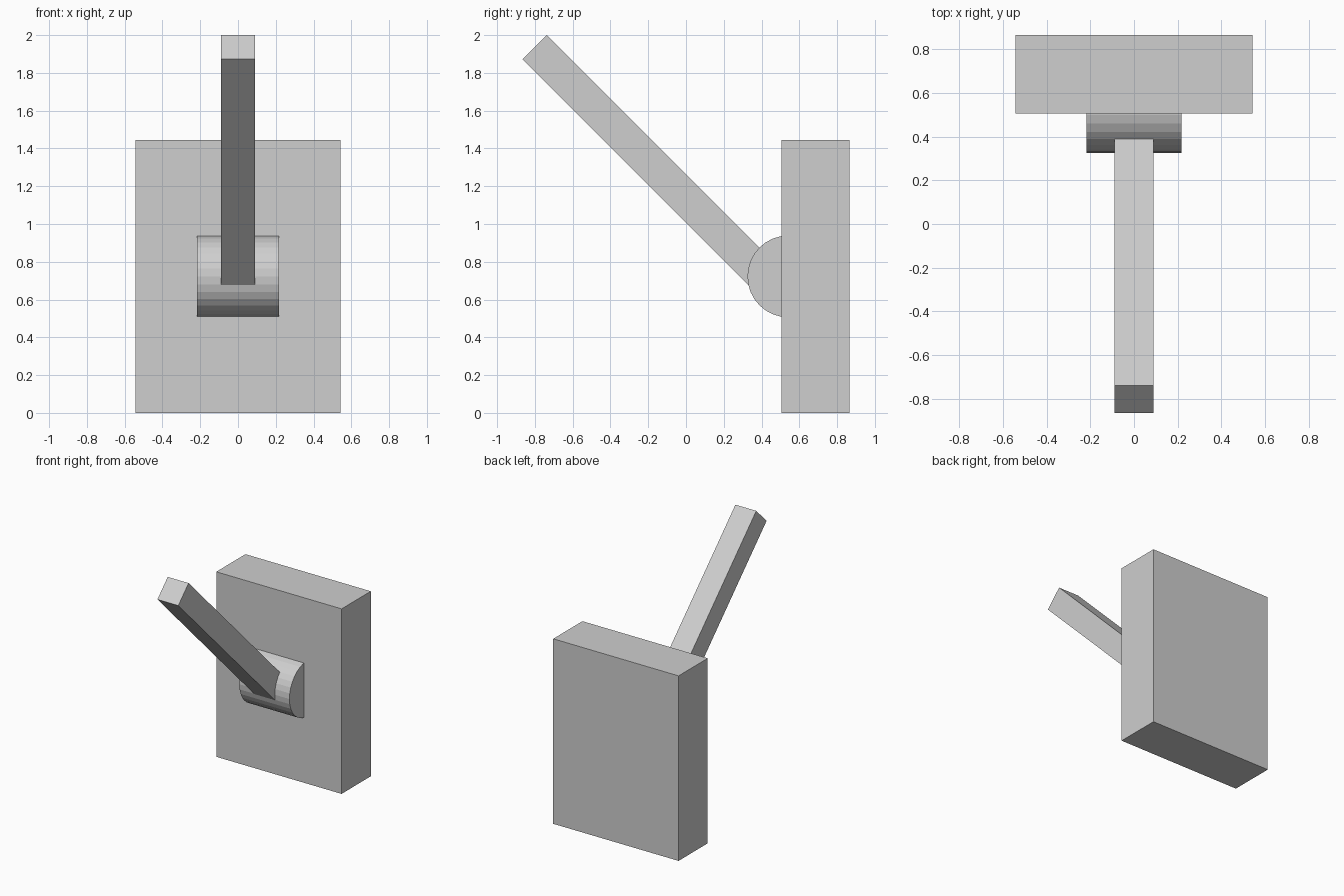
import bpy
import math

cube = bpy.data.objects.get("Cube")
if cube:
    bpy.data.objects.remove(cube, do_unlink=True)

# Single plain grey
GREY = (0.62, 0.62, 0.62, 1.0)
grey = bpy.data.materials.new("light grey")
grey.use_nodes = True
grey.diffuse_color = GREY
grey.node_tree.nodes["Principled BSDF"].inputs["Base Color"].default_value = GREY


def finish(name):
    """Name the active object, bake its scale and colour it."""
    obj = bpy.context.object
    obj.name = name
    bpy.ops.object.transform_apply(location=False, rotation=False, scale=True)
    obj.data.materials.append(grey)
    return obj


def box(name, location, size, tilt=0.0):
    bpy.ops.mesh.primitive_cube_add(size=1, location=location, rotation=(tilt, 0, 0))
    bpy.context.object.scale = size
    return finish(name)


# Upright wall plate
box("wall_plate", (0, 0.685, 0.7225), (1.083, 0.36, 1.445))

# Pivot drum lying along x, half sunk into the plate
bpy.ops.mesh.primitive_cylinder_add(vertices=32, radius=0.2165, depth=0.433,
                                    location=(0, 0.542, 0.7225),
                                    rotation=(0, math.pi / 2, 0))
finish("pivot_drum")

# Lever rising forward at 45 degrees, its foot buried in the drum
LENGTH = 1.8
TIP_Y, TIP_Z = -0.802, 1.937
reach = LENGTH / 2 * math.sqrt(0.5)
box("lever", (0, TIP_Y + reach, TIP_Z - reach), (0.18, 0.18, LENGTH), math.pi / 4)
